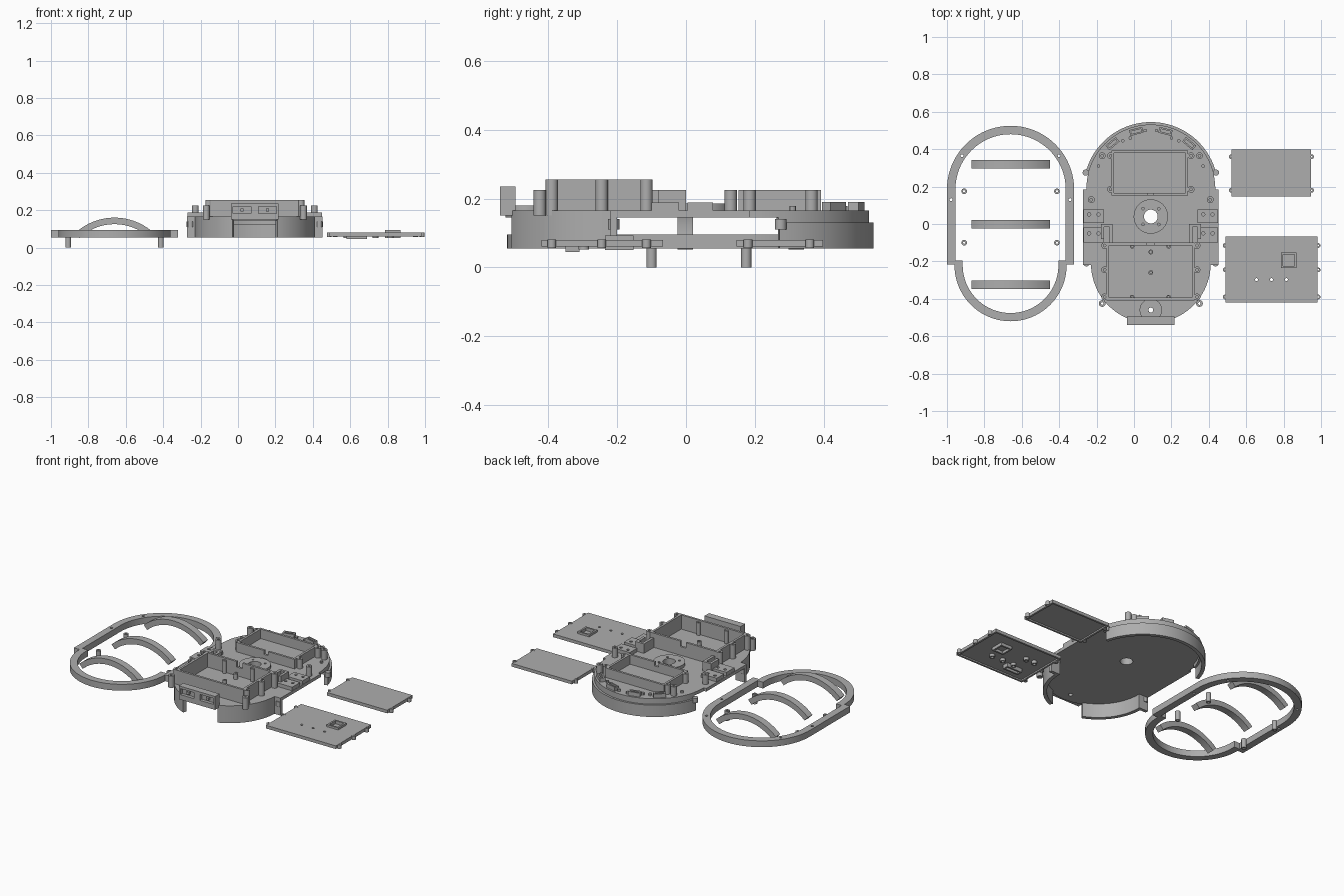
import bpy, bmesh, math
from mathutils import Matrix

if "Cube" in bpy.data.objects:
    bpy.data.objects.remove(bpy.data.objects["Cube"])

grey = bpy.data.materials.new("plain_grey")
grey.diffuse_color = (0.42, 0.42, 0.42, 1)
grey.use_nodes = True
grey.node_tree.nodes["Principled BSDF"].inputs["Base Color"].default_value = grey.diffuse_color
CX = 0.09  # centre line of the chassis


def finish(name, bm):
    bmesh.ops.recalc_face_normals(bm, faces=bm.faces)
    me = bpy.data.meshes.new(name)
    bm.to_mesh(me)
    bm.free()
    me.materials.append(grey)
    ob = bpy.data.objects.new(name, me)
    bpy.context.collection.objects.link(ob)
    return ob


def prism(name, pts, z0, z1):
    bm = bmesh.new()
    f = bm.faces.new([bm.verts.new((x, y, z0)) for x, y in pts])
    r = bmesh.ops.extrude_face_region(bm, geom=[f])
    for v in r["geom"]:
        if isinstance(v, bmesh.types.BMVert):
            v.co.z = z1
    return finish(name, bm)


def band(name, outer, inner, z0, z1, closed=True):
    """Wall between two outlines with equal point counts."""
    bm = bmesh.new()
    secs = [[bm.verts.new((*p, z)) for p, z in ((o, z0), (o, z1), (i, z1), (i, z0))]
            for o, i in zip(outer, inner)]
    n = len(secs)
    for k in range(n if closed else n - 1):
        a, b = secs[k], secs[(k + 1) % n]
        for j in range(4):
            bm.faces.new((a[j], b[j], b[(j + 1) % 4], a[(j + 1) % 4]))
    if not closed:
        bm.faces.new(secs[0])
        bm.faces.new(secs[-1])
    return finish(name, bm)


def box(name, x0, x1, y0, y1, z0, z1):
    return prism(name, rect(x0, x1, y0, y1), z0, z1)


def rect(x0, x1, y0, y1):
    return [(x0, y0), (x1, y0), (x1, y1), (x0, y1)]


def arc(cx, cy, r, a0, a1, n=40):
    return [(cx + r * math.cos(math.radians(a0 + (a1 - a0) * i / n)),
             cy + r * math.sin(math.radians(a0 + (a1 - a0) * i / n))) for i in range(n + 1)]


def cyl(name, x, y, r, z0, z1, n=20):
    return prism(name, arc(x, y, r, 0, 360, n)[:-1], z0, z1)


def tube(name, x, y, r, ri, z0, z1, n=32):
    return band(name, arc(x, y, r, 0, 360, n)[:-1], arc(x, y, ri, 0, 360, n)[:-1], z0, z1)


def cut(ob, cutter):
    m = ob.modifiers.new("cut", "BOOLEAN")
    m.operation, m.solver, m.object = "DIFFERENCE", "EXACT", cutter
    bpy.context.view_layer.objects.active = ob
    bpy.ops.object.modifier_apply(modifier=m.name)
    bpy.data.objects.remove(cutter)


def oval(cx, r1, r2, y1, y2, step):
    """Long outline: wide top half, stepped in to a narrower lower half."""
    return (arc(cx, y1, r1, 0, 180) + [(cx - r1, step), (cx - r2, step)]
            + arc(cx, y2, r2, 180, 360) + [(cx + r2, step), (cx + r1, step)])


def open_box(name, x0, x1, y0, y1, z0, z1, t):
    return band(name, rect(x0, x1, y0, y1), rect(x0 + t, x1 - t, y0 + t, y1 - t), z0, z1)


# Cover ring with screw holes
RX = -0.66
ring = band("cover_ring", oval(RX, 0.34, 0.30, 0.185, -0.22, -0.217),
            oval(RX, 0.295, 0.256, 0.185, -0.22, -0.195), 0.055, 0.095)
for s in (-1, 1):
    for dx, y in ((0.26, 0.365), (0.318, 0.13)):
        cut(ring, cyl("cutter", RX + s * dx, y, 0.008, 0.03, 0.12, 12))
    for y in (0.175, -0.10):  # locating pins
        tube("locating_pin", RX + s * 0.248, y, 0.015, 0.006, 0.0, 0.06, 16)

# Arched ribs
for y in (0.32, -0.002, -0.325):
    rib = band("arched_rib", arc(RX, -0.15, 0.31, 42.6 + 4.8, 137.4 - 4.8),
               arc(RX, -0.15, 0.275, 42.6 + 4.8, 137.4 - 4.8), -0.0225, 0.0225, False)
    rib.data.transform(Matrix.Translation((0, y, 0)) @ Matrix(
        ((1, 0, 0, 0), (0, 0, 1, 0), (0, 1, 0, 0), (0, 0, 0, 1))))
    rib.data.flip_normals()

# Chassis deck
deck = prism("chassis_deck", oval(CX, 0.345, 0.315, 0.185, -0.21, -0.205), 0.145, 0.165)
cut(deck, cyl("cutter", CX, 0.04, 0.037, 0.1, 0.2, 32))
cut(deck, cyl("cutter", CX, -0.46, 0.013, 0.1, 0.2, 16))

# Skirt walls under the deck, with a gap at the front
band("rear_skirt", arc(CX, 0.185, 0.36, 14, 166), arc(CX, 0.185, 0.338, 14, 166), 0.055, 0.13, False)
band("rear_skirt_lip", arc(CX, 0.185, 0.347, 14, 166), arc(CX, 0.185, 0.325, 14, 166), 0.12, 0.165, False)
for a0, a1 in ((180, 248), (292, 360)):
    band("front_skirt", arc(CX, -0.21, 0.32, a0, a1), arc(CX, -0.21, 0.297, a0, a1), 0.055, 0.165, False)

# Centre hub and front disc
hub = tube("centre_hub", CX, 0.04, 0.092, 0.037, 0.16, 0.185)
for a in range(45, 360, 90):
    px, py = arc(CX, 0.04, 0.06, a, a + 1, 1)[0]
    cut(hub, cyl("cutter", px, py, 0.007, 0.17, 0.2, 12))
tube("front_disc", CX, -0.46, 0.06, 0.013, 0.16, 0.18)

# Rear and front compartments
rear = open_box("rear_compartment", CX - 0.21, CX + 0.2, 0.152, 0.393, 0.16, 0.225, 0.014)
cut(rear, box("cutter", CX - 0.015, CX + 0.015, 0.13, 0.18, 0.2, 0.3))
front = open_box("front_compartment", CX - 0.237, CX + 0.233, -0.408, -0.10, 0.16, 0.255, 0.014)
cut(front, box("cutter", CX - 0.02, CX + 0.02, -0.12, -0.08, 0.22, 0.3))
for x in (CX - 0.1, CX + 0.095):
    for y in (-0.39, -0.12):
        tube("board_standoff", x, y, 0.012, 0.005, 0.16, 0.245, 14)
for y in (-0.15, -0.26):
    tube("board_standoff", CX, y, 0.013, 0.006, 0.16, 0.2, 14)

for s in (-1, 1):
    # Screw posts: offset, y, top
    for dx, y, top in ((0.26, 0.365, 0.225), (0.215, 0.365, 0.225), (0.215, 0.185, 0.225),
                       (0.318, 0.13, 0.225), (0.26, -0.425, 0.225), (0.247, -0.39, 0.255),
                       (0.247, -0.245, 0.255), (0.247, -0.115, 0.255)):
        tube("screw_post", CX + s * dx, y, 0.018, 0.007, 0.15, top, 18)

    def side(name, a, b, *rest):
        return box(name, *sorted((CX + s * a, CX + s * b)), *rest)

    # Side edges, drive mounts and hinge blocks
    side("side_edge", 0.33, 0.362, -0.22, 0.185, 0.145, 0.165)
    side("skirt_end", 0.297, 0.362, -0.22, -0.2, 0.055, 0.165)
    side("drive_mount_wall", 0.205, 0.222, -0.11, 0.0, 0.16, 0.225)
    side("drive_mount_wall", 0.25, 0.267, -0.08, 0.0, 0.16, 0.225)
    side("drive_mount_bridge", 0.205, 0.267, -0.015, 0.0, 0.16, 0.225)
    for y0, y1 in ((0.005, 0.078), (-0.1, -0.02)):
        b = side("hinge_block", 0.25, 0.36, y0, y1, 0.16, 0.188)
        for dx in (0.28, 0.33):
            cut(b, cyl("cutter", CX + s * dx, (y0 + y1) / 2 + 0.01, 0.009, 0.17, 0.2, 12))
    # Small snap nubs on the skirt
    for y, dx in ((0.275, 0.348), (-0.21, 0.345)):
        cyl("snap_nub", CX + s * dx, y, 0.017, 0.11, 0.14, 14)
    # Sensor sockets and pegs along the rear arc
    for dx, y in ((0.205, 0.43), (0.078, 0.495)):
        o = open_box("sensor_socket", -0.036, 0.036, -0.016, 0.016, 0.16, 0.19, 0.009)
        turn = math.atan2(y - 0.185, s * dx) - math.pi / 2
        o.data.transform(Matrix.Translation((CX + s * dx, y, 0)) @ Matrix.Rotation(turn, 4, "Z"))
    for dx, y in ((0.15, 0.445), (0.03, 0.50), (0.11, 0.46), (0.28, 0.31)):
        cyl("arc_peg", CX + s * dx, y, 0.009, 0.16, 0.178, 12)

# Front sensor housing with two windows
hous = box("sensor_housing", -0.037, 0.217, -0.54, -0.495, 0.15, 0.235)
for x in (0.022, 0.158):
    cut(hous, box("cutter", x - 0.048, x + 0.048, -0.56, -0.52, 0.182, 0.22))
    box("sensor_window_pin", x - 0.008, x + 0.008, -0.535, -0.515, 0.193, 0.209)


# Lids: skin, rim underneath and side tabs
def lid(name, x0, x1, y0, y1, tabs):
    skin = box(name, x0, x1, y0, y1, 0.069, 0.08)
    open_box(name + "_rim", x0, x1, y0, y1, 0.06, 0.0695, 0.012)
    for x in (x0 - 0.002, x1 + 0.004):
        for y in tabs:
            tube(name + "_tab", x, y, 0.013, 0.005, 0.056, 0.081, 14)
    return skin


lid("rear_lid", 0.522, 0.945, 0.147, 0.398, (0.36, 0.18))
main = lid("front_lid", 0.49, 0.98, -0.42, -0.067, (-0.115, -0.245, -0.39))
for x in (0.655, 0.735, 0.815):
    cut(main, cyl("cutter", x, -0.297, 0.008, 0.03, 0.1, 14))
    tube("lid_hole_collar", x, -0.297, 0.016, 0.008, 0.052, 0.07, 14)
cut(main, box("cutter", 0.797, 0.857, -0.225, -0.163, 0.03, 0.1))
open_box("lid_window_frame", 0.786, 0.868, -0.235, -0.152, 0.05, 0.093, 0.011)
box("lid_window_switch", 0.797, 0.857, -0.225, -0.163, 0.066, 0.074)
open_box("lid_slot_frame", 0.58, 0.69, -0.35, -0.31, 0.045, 0.07, 0.01)
for x in (0.58, 0.64):
    tube("lid_standoff", x, -0.2, 0.016, 0.008, 0.05, 0.07, 14)

# Smooth the curved surfaces, keep edges sharp
bpy.ops.object.select_all(action="SELECT")
bpy.context.view_layer.objects.active = deck
bpy.ops.object.shade_smooth_by_angle(angle=math.radians(30))
